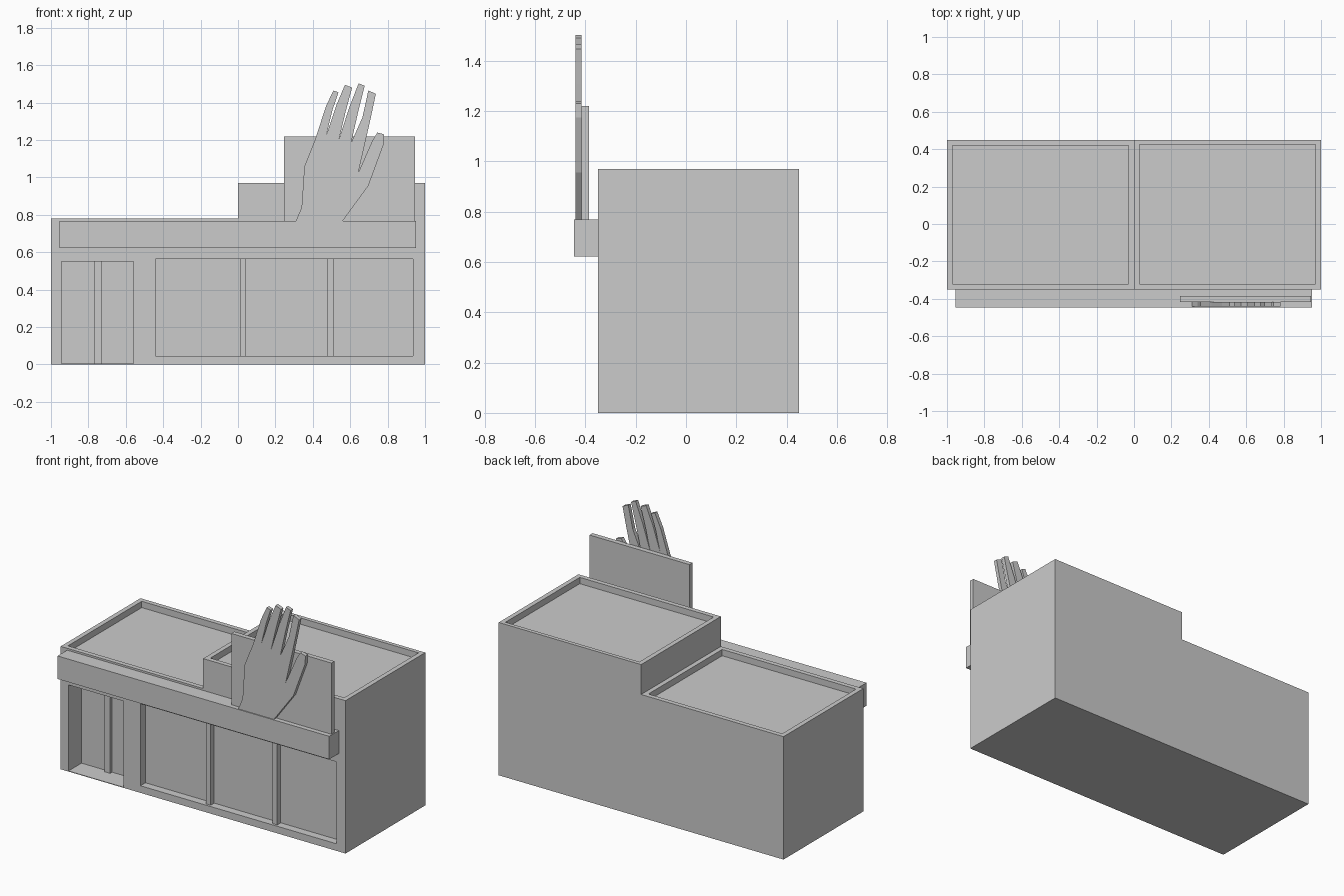
import bpy, bmesh
from mathutils import Vector

if "Cube" in bpy.data.objects:
    bpy.data.objects.remove(bpy.data.objects["Cube"])


def extrude_profile(name, pts, y0, y1):
    """Solid from an x-z outline, extruded from y0 to y1."""
    bm = bmesh.new()
    face = bm.faces.new([bm.verts.new((x, y0, z)) for x, z in pts])
    ext = bmesh.ops.extrude_face_region(bm, geom=[face])
    verts = [v for v in ext["geom"] if isinstance(v, bmesh.types.BMVert)]
    bmesh.ops.translate(bm, verts=verts, vec=Vector((0, y1 - y0, 0)))
    bmesh.ops.recalc_face_normals(bm, faces=bm.faces)
    mesh = bpy.data.meshes.new(name)
    bm.to_mesh(mesh)
    bm.free()
    obj = bpy.data.objects.new(name, mesh)
    bpy.context.collection.objects.link(obj)
    return obj


def box(name, x0, x1, y0, y1, z0, z1):
    return extrude_profile(name, [(x0, z0), (x1, z0), (x1, z1), (x0, z1)], y0, y1)


def cut(target, *bounds):
    cutter = box("cutter", *bounds)
    cutter.hide_render = True
    mod = target.modifiers.new("cut", "BOOLEAN")
    mod.operation = "DIFFERENCE"
    mod.solver = "EXACT"
    mod.object = cutter
    bpy.context.view_layer.objects.active = target
    bpy.ops.object.modifier_apply(modifier=mod.name)
    bpy.data.objects.remove(cutter)


# Stepped building shell
shell = extrude_profile("building_shell", [(-1, 0), (1, 0), (1, 0.97), (0, 0.97),
                                           (0, 0.78), (-1, 0.78)], -0.35, 0.45)

# Sunken roofs behind parapets
cut(shell, -0.97, -0.03, -0.32, 0.42, 0.74, 0.9)
cut(shell, 0.03, 0.97, -0.32, 0.425, 0.93, 1.1)

# Entrance and shop window recesses
cut(shell, -0.945, -0.56, -0.5, -0.22, 0.004, 0.55)
cut(shell, -0.44, 0.935, -0.5, -0.30, 0.045, 0.565)

# Mullions
box("door_mullion", -0.77, -0.73, -0.24, -0.22, 0.004, 0.55)
for i, x in enumerate((0.01, 0.477)):
    box(f"window_mullion_{i + 1}", x, x + 0.033, -0.335, -0.30, 0.045, 0.565)

# Canopy and sign board
box("canopy", -0.955, 0.953, -0.446, -0.35, 0.622, 0.768)
box("sign_board", 0.245, 0.947, -0.416, -0.385, 0.768, 1.22)

# Hand cut-out: wrist, four fingers, thumb
hand = [(0.31, 0.768), (0.34, 0.84), (0.355, 1.06), (0.415, 1.21),
        (0.47, 1.38), (0.51, 1.465), (0.537, 1.455), (0.472, 1.225),
        (0.525, 1.385), (0.572, 1.495), (0.61, 1.48), (0.54, 1.205),
        (0.595, 1.375), (0.645, 1.503), (0.677, 1.49), (0.605, 1.185),
        (0.665, 1.32), (0.697, 1.465), (0.737, 1.447), (0.708, 1.31),
        (0.643, 1.025), (0.72, 1.20), (0.745, 1.24), (0.782, 1.23),
        (0.778, 1.175), (0.697, 0.955), (0.56, 0.768)]
# Finger gaps: keep each finger a slender strip
lean = {7: (0.505, 1.36), 11: (0.575, 1.35), 15: (0.64, 1.34)}
outline = []
for i, p in enumerate(hand):
    if i in lean:
        outline.append(lean[i])
    outline.append(p)
extrude_profile("hand_sign", outline, -0.44, -0.416)
